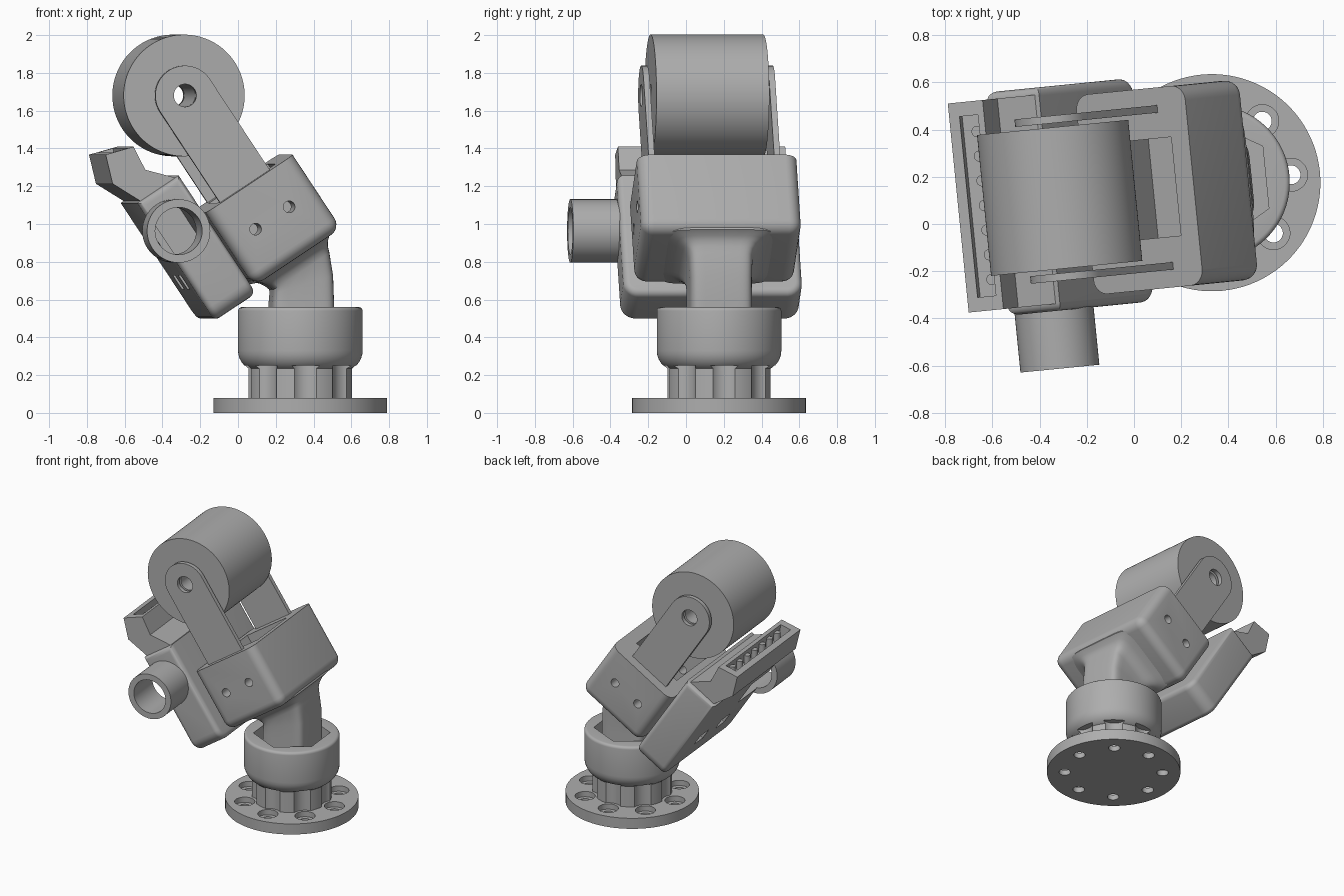
import bpy, bmesh, math
from math import sin, cos, pi, radians
from mathutils import Matrix, Vector

cube = bpy.data.objects.get("Cube")
if cube:
    bpy.data.objects.remove(cube, do_unlink=True)

grey = bpy.data.materials.new("light grey")
grey.use_nodes = True
COLOUR = (0.42, 0.42, 0.42, 1)
grey.diffuse_color = COLOUR
grey.node_tree.nodes["Principled BSDF"].inputs["Base Color"].default_value = COLOUR

# Upright frame on the base axis, and the leaning frame of the head
UPRIGHT = Matrix.Translation((0.33, 0.175, 0)) @ Matrix.Rotation(radians(5.7), 4, 'Z')
LEAN = UPRIGHT @ Matrix.Rotation(radians(-33.5), 4, 'Y')
ALONG_Y = Matrix.Rotation(pi / 2, 4, 'X')


def finish(name, bm, frame):
    bmesh.ops.recalc_face_normals(bm, faces=bm.faces)
    mesh = bpy.data.meshes.new(name)
    bm.to_mesh(mesh)
    bm.free()
    mesh.materials.append(grey)
    ob = bpy.data.objects.new(name, mesh)
    ob.matrix_world = frame
    bpy.context.collection.objects.link(ob)
    return ob


def box(name, lo, hi, frame):
    bm = bmesh.new()
    bmesh.ops.create_cube(bm, size=1)
    for v in bm.verts:
        v.co = [(a + b) / 2 + c * (b - a) for a, b, c in zip(lo, hi, v.co)]
    return finish(name, bm, frame)


def cylinder(name, centre, radius, depth, frame, across=False, sides=64):
    bm = bmesh.new()
    turn = ALONG_Y if across else Matrix()
    bmesh.ops.create_cone(bm, cap_ends=True, segments=sides, radius1=radius, radius2=radius,
                          depth=depth, matrix=Matrix.Translation(centre) @ turn)
    return finish(name, bm, frame)


def prism(name, points, y0, y1, frame):
    # Extrude an x-z outline along y
    bm = bmesh.new()
    face = bm.faces.new([bm.verts.new((x, y0, z)) for x, z in points])
    moved = bmesh.ops.extrude_face_region(bm, geom=[face])["geom"]
    bmesh.ops.translate(bm, vec=(0, y1 - y0, 0),
                        verts=[g for g in moved if isinstance(g, bmesh.types.BMVert)])
    return finish(name, bm, frame)


def round_edges(ob, radius, rule):
    bm = bmesh.new()
    bm.from_mesh(ob.data)
    edges = [e for e in bm.edges if e.calc_face_angle(0) > 0.5 and
             rule((e.verts[0].co - e.verts[1].co).normalized(), (e.verts[0].co + e.verts[1].co) / 2)]
    bmesh.ops.bevel(bm, geom=edges, offset=radius, segments=6, profile=0.5, affect='EDGES')
    bm.to_mesh(ob.data)
    bm.free()


def cut(ob, *cutters):
    for c in cutters:
        mod = ob.modifiers.new("cut", 'BOOLEAN')
        mod.operation, mod.solver, mod.object = 'DIFFERENCE', 'EXACT', c
        c.hide_render = True
        bpy.context.view_layer.update()
        bpy.context.view_layer.objects.active = ob
        bpy.ops.object.modifier_apply(modifier=mod.name)


def discard(*cutters):
    for c in cutters:
        bpy.data.objects.remove(c, do_unlink=True)


def lathe(name, profile, frame, steps=96):
    bm = bmesh.new()
    verts = [bm.verts.new((r, 0, z)) for r, z in profile]
    edges = [bm.edges.new(p) for p in zip(verts, verts[1:])]
    bmesh.ops.spin(bm, geom=verts + edges, axis=(0, 0, 1), cent=(0, 0, 0),
                   angle=2 * pi, steps=steps, use_merge=True)
    bmesh.ops.remove_doubles(bm, verts=bm.verts, dist=1e-5)
    return finish(name, bm, frame)


# Base flange, scalloped collar and round cup
flange = cylinder("base_flange", (0, 0, 0.04), 0.46, 0.08, UPRIGHT, sides=96)
collar = cylinder("scalloped_collar", (0, 0, 0.165), 0.275, 0.18, UPRIGHT, sides=96)
arc = [(0.22 + 0.11 * sin(a * pi / 16), 0.33 - 0.11 * cos(a * pi / 16)) for a in range(9)]
rim = [(0.31 + 0.02 * cos(a * pi / 8), 0.54 + 0.02 * sin(a * pi / 8)) for a in range(5)]
cup = lathe("cup", [(0, 0.22)] + arc + rim + [(0, 0.56)], UPRIGHT)
for k in range(8):
    x, y = 0.337 * cos(k * pi / 4), 0.337 * sin(k * pi / 4)
    bolt = cylinder("bolt_cutter", (x, y, 0.04), 0.04, 0.2, UPRIGHT, sides=24)
    sink = cylinder("sink_cutter", (x, y, 0.09), 0.07, 0.1, UPRIGHT, sides=32)
    flute = cylinder("flute_cutter", (x, y, 0.15), 0.09, 0.2, UPRIGHT, sides=32)
    cut(flange, bolt, sink)
    cut(collar, flute)
    cut(cup, flute)
    discard(bolt, sink, flute)
socket = cylinder("socket_cutter", (0, 0, 0.52), 0.265, 0.2, UPRIGHT, sides=6)
cut(cup, socket)
discard(socket)

# Neck lofted from upright square to the leaning underside of the head
tilt = radians(33.5)
sections = [(0.005, 0.41, 0, 0.165, 0.165), (0.005, 0.58, 0, 0.165, 0.165),
            (0.005, 0.68, tilt / 2, 0.167, 0.165)]
for lz, hx, hy in [(0.63, 0.18, 0.17), (0.66, 0.19, 0.18), (0.685, 0.205, 0.2),
                   (0.705, 0.225, 0.235), (0.72, 0.26, 0.3), (0.75, 0.26, 0.3)]:
    sections.append((0.41 * cos(tilt) - lz * sin(tilt), 0.41 * sin(tilt) + lz * cos(tilt), tilt, hx, hy))
bm = bmesh.new()
rings = []
for cx, cz, t, hx, hy in sections:
    ring = []
    for i in range(48):
        a = 2 * pi * i / 48
        u = hx * math.copysign(abs(cos(a)) ** 0.3, cos(a))
        v = hy * math.copysign(abs(sin(a)) ** 0.3, sin(a))
        ring.append(bm.verts.new((cx + u * cos(t), v, cz + u * sin(t))))
    rings.append(ring)
for low, high in zip(rings, rings[1:]):
    for i in range(48):
        j = (i + 1) % 48
        bm.faces.new((low[i], low[j], high[j], high[i]))
bm.faces.new(rings[0])
bm.faces.new(rings[-1])
finish("neck", bm, UPRIGHT)

# Hollow head block with pin holes
head = box("head_block", (0.135, -0.425, 0.715), (0.69, 0.425, 1.183), LEAN)
round_edges(head, 0.065, lambda d, m: abs(d.z) > 0.9 or m.z < 0.8)
cutters = [box("cavity_cutter", (0.22, -0.21, 0.785), (0.6, 0.21, 1.3), LEAN)]
for x in (0.303, 0.517):
    cutters.append(cylinder("pin_cutter", (x, 0, 0.966), 0.031, 1.2, LEAN, True, 32))
cut(head, *cutters)
discard(*cutters)

# Roller and the two arms that carry it
AXLE = (0.387, 0, 1.759)
roller = cylinder("roller", AXLE, 0.322, 0.6, LEAN, True, 128)
bore = cylinder("bore_cutter", AXLE, 0.06, 1.2, LEAN, True, 48)
outline = [(AXLE[0] + 0.158 * cos(a * pi / 24), AXLE[2] + 0.158 * sin(a * pi / 24)) for a in range(25)]
outline += [(0.229, 1.1), (0.545, 1.1)]
cut(roller, bore)
for side, name in ((-1, "right_arm"), (1, "left_arm")):
    arm = prism(name, outline, side * 0.318, side * 0.35, LEAN)
    cut(arm, bore)
discard(bore)

# Side housing with slots in its outer face and a hollow spout
housing = box("side_housing", (-0.147, -0.475, 0.68), (0.117, 0.475, 1.43), LEAN)
round_edges(housing, 0.08, lambda d, m: abs(d.x) > 0.9 and m.z < 1)
round_edges(housing, 0.035, lambda d, m: abs(d.x) < 0.5 and m.z < 1.4 or abs(d.x) > 0.9 and m.z > 1.4)
SPOUT = Vector((-0.068, -0.59, 1.2))
spout = cylinder("spout", SPOUT, 0.168, 0.26, LEAN, True, 64)
bore = cylinder("spout_cutter", SPOUT + Vector((0, 0.1, 0)), 0.125, 0.6, LEAN, True, 64)
inner = box("hollow_cutter", (-0.11, -0.4, 1.0), (0.08, 0.2, 1.38), LEAN)
slots = [box("slot_cutter", (-0.2, y - 0.06, 0.88), (-0.08, y + 0.06, 0.97), LEAN) for y in (-0.15, 0.15)]
cut(spout, bore)
cut(housing, inner, bore, *slots)
discard(bore, inner, *slots)

# Bent bracket with a trough and a row of pegs
bracket = prism("bracket", [(-1.08, 1.367), (-0.932, 1.409), (-0.869, 1.287), (-0.71, 1.245),
                            (-0.89, 1.118), (-1.043, 1.213)], -0.445, 0.445, UPRIGHT)
trough = prism("trough_cutter", [(-1.045, 1.45), (-0.965, 1.45), (-0.945, 1.31), (-1.025, 1.29)],
               -0.385, 0.385, UPRIGHT)
cut(bracket, trough)
discard(trough)
for k in range(7):
    cylinder("bracket_peg", (-0.968, (k - 3) * 0.105, 1.335), 0.024, 0.08, UPRIGHT, sides=20)

# Smooth the curved faces, keep hard edges
for ob in bpy.context.collection.objects:
    if ob.type == 'MESH' and grey.name in ob.data.materials:
        bpy.ops.object.select_all(action='DESELECT')
        ob.select_set(True)
        bpy.context.view_layer.objects.active = ob
        bpy.ops.object.shade_smooth_by_angle(angle=radians(32))
